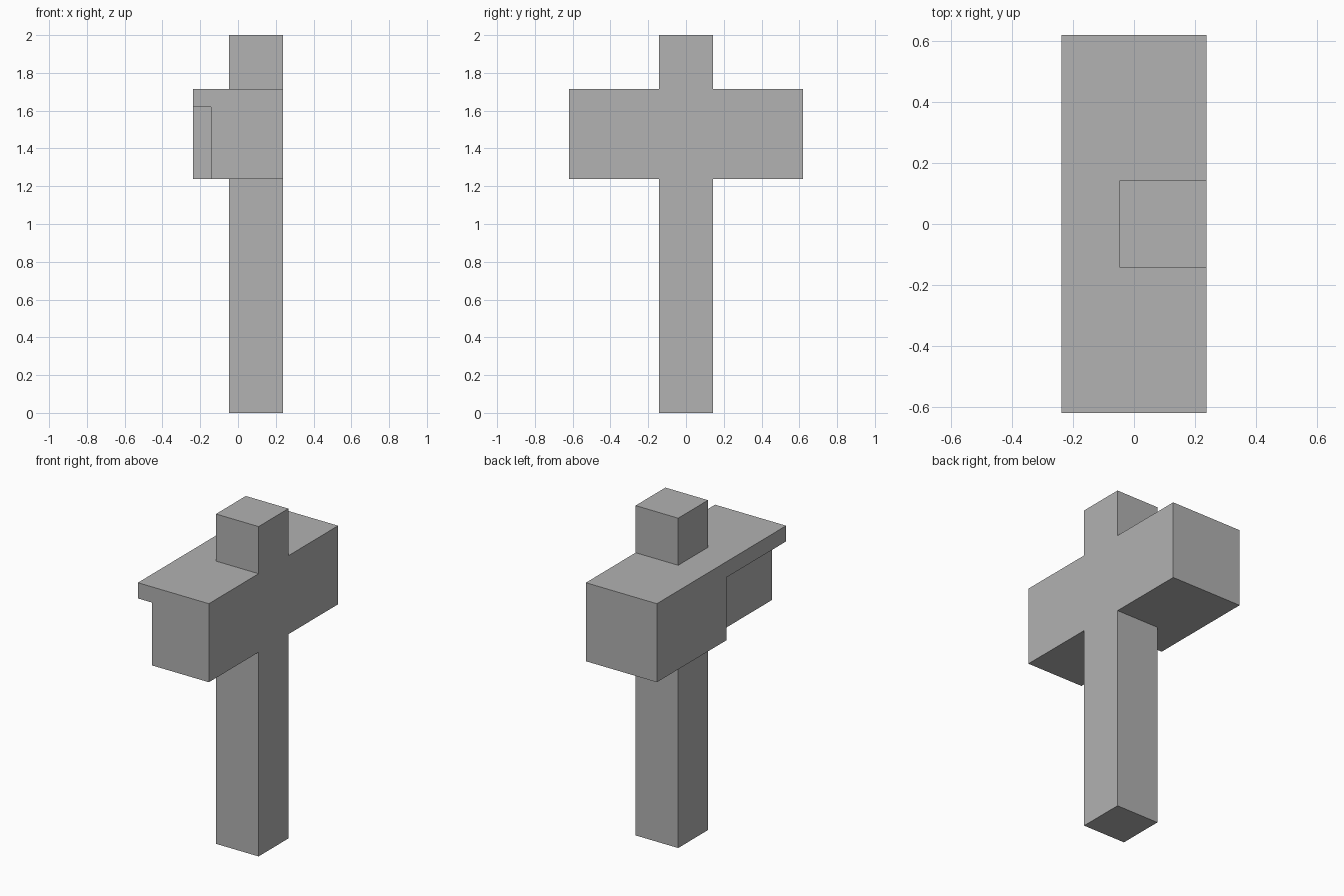
import bpy
from mathutils import Vector

if "Cube" in bpy.data.objects:
    bpy.data.objects.remove(bpy.data.objects["Cube"], do_unlink=True)

U = 2 / 42  # the model is built on a grid of 42 units in height

grey = bpy.data.materials.new("plain_grey")
grey.use_nodes = True
colour = (0.445, 0.445, 0.445, 1)
grey.diffuse_color = colour
grey.node_tree.nodes["Principled BSDF"].inputs["Base Color"].default_value = colour


def box(name, low, high):
    """Box between two corners given in grid units."""
    low, high = Vector(low) * U, Vector(high) * U
    bpy.ops.mesh.primitive_cube_add(size=1)
    ob = bpy.context.object
    ob.name = name
    for v in ob.data.vertices:
        v.co = (low + high) / 2 + v.co * (high - low)
    ob.data.materials.append(grey)
    return ob


def combine(target, tool, operation):
    """Apply a boolean and discard the tool object."""
    mod = target.modifiers.new(operation.lower(), "BOOLEAN")
    mod.operation, mod.solver, mod.object = operation, "EXACT", tool
    bpy.context.view_layer.objects.active = target
    bpy.ops.object.modifier_apply(modifier=mod.name)
    bpy.data.objects.remove(tool, do_unlink=True)


# Upright post, running from the ground to the top
post = box("cross_post", (-1, -3, 0), (5, 3, 42))

# Wide crossbar, with a recess under its top edge on one side
bar = box("crossbar", (-5, -13, 26), (5, 13, 36))
recess = box("recess_cutter", (-7, -15, 24), (-3, -1, 34))
combine(bar, recess, "DIFFERENCE")

# Join into one solid with clean flat faces
combine(post, bar, "UNION")
clean = post.modifiers.new("clean_faces", "DECIMATE")
clean.decimate_type = "DISSOLVE"
